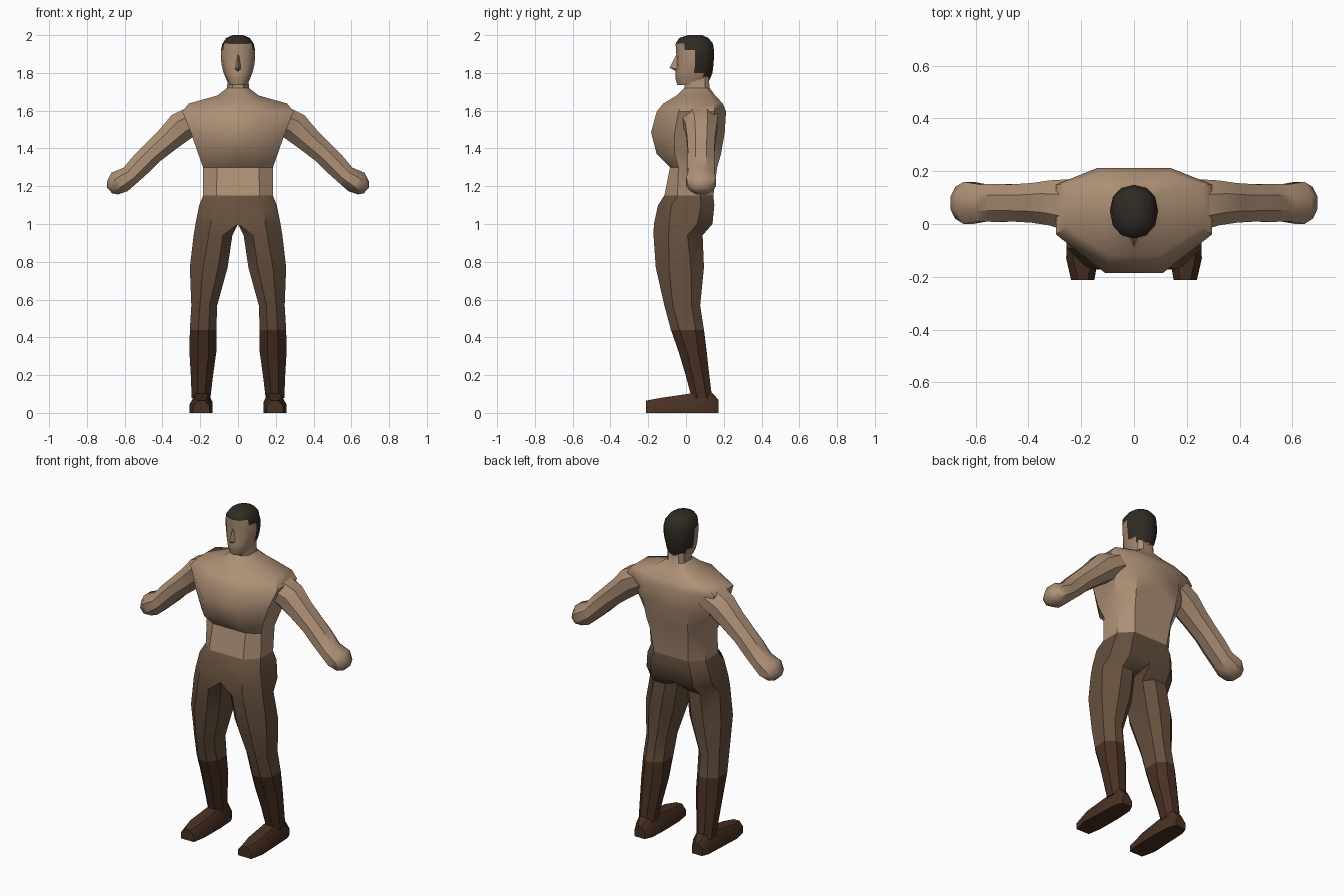
import bpy, bmesh, math
from mathutils import Vector

if "Cube" in bpy.data.objects:
    bpy.data.objects.remove(bpy.data.objects["Cube"])


def material(name, rgb):
    m = bpy.data.materials.new(name)
    m.diffuse_color = (*rgb, 1)
    m.use_nodes = True
    m.node_tree.nodes["Principled BSDF"].inputs["Base Color"].default_value = m.diffuse_color
    return m


SKIN = material("skin", (0.42, 0.28, 0.18))
CLOTH = material("trouser_cloth", (0.13, 0.08, 0.047))
LEATHER = material("boot_leather", (0.065, 0.03, 0.016))
HAIR = material("hair", (0.03, 0.023, 0.017))


def loft(name, rings, mat, mirror=True, keep=None, angle=38):
    """Skin a list of equal-length point rings; optionally mirror across x."""
    bm = bmesh.new()
    rows = [[bm.verts.new(p) for p in ring] for ring in rings]
    n = len(rows[0])
    for a, b in zip(rows, rows[1:]):
        for i in range(n):
            j = (i + 1) % n
            bm.faces.new((a[i], a[j], b[j], b[i]))
    bm.faces.new(rows[0])
    bm.faces.new(rows[-1])
    if mirror:
        # drop the inner wall lying on the symmetry plane
        wall = [f for f in bm.faces if all(abs(v.co.x) < 1e-4 for v in f.verts)]
        bmesh.ops.delete(bm, geom=wall, context='FACES')
        bmesh.ops.remove_doubles(bm, verts=bm.verts[:], dist=1e-4)
        bmesh.ops.mirror(bm, geom=bm.verts[:] + bm.edges[:] + bm.faces[:],
                         axis='X', merge_dist=1e-4)
    bmesh.ops.recalc_face_normals(bm, faces=bm.faces[:])
    if keep:
        drop = [f for f in bm.faces if not keep(f.calc_center_median())]
        bmesh.ops.delete(bm, geom=drop, context='FACES')
    me = bpy.data.meshes.new(name)
    bm.to_mesh(me)
    bm.free()
    me.materials.append(mat)
    ob = bpy.data.objects.new(name, me)
    bpy.context.collection.objects.link(ob)
    bpy.ops.object.select_all(action='DESELECT')
    ob.select_set(True)
    bpy.context.view_layer.objects.active = ob
    bpy.ops.object.shade_smooth_by_angle(angle=math.radians(angle))
    return ob


def leg_ring(z, x0, x1, y0, y1, ci, co):
    """Octagon with separate inner and outer corner cuts."""
    return [(x0 + ci, y0, z), (x1 - co, y0, z), (x1, y0 + co, z), (x1, y1 - co, z),
            (x1 - co, y1, z), (x0 + ci, y1, z), (x0, y1 - ci, z), (x0, y0 + ci, z)]


def torso_ring(z, yf, xf, xs, ysf, ysb, xb, yb):
    """Half section: front flat, side flat, back flat."""
    return [(0, yf, z), (xf, yf, z), (xs, ysf, z), (xs, ysb, z), (xb, yb, z), (0, yb, z)]


def arm_ring(x, z, h, ry, y=0.08):
    """Octagon perpendicular to the sloping arm."""
    up = Vector((0.66, 0, 0.75))
    k = 1 / math.cos(math.pi / 8)
    return [Vector((x, y, z)) + up * (h * k * math.sin(a)) + Vector((0, ry * k * math.cos(a), 0))
            for a in (math.pi / 8 + i * math.pi / 4 for i in range(8))]


def head_ring(z, y0, y1, hx):
    def soft(v):
        return math.copysign(abs(v) ** 0.88, v)
    c, r = (y0 + y1) / 2, (y1 - y0) / 2
    return [(hx * soft(math.cos(a)), c + r * soft(math.sin(a)), z)
            for a in (i * math.pi / 6 for i in range(12))]


def foot_ring(y, x0, x1, top):
    m = top * 0.55
    return [(x0, y, 0), (x1, y, 0), (x1, y, m), (x1 - 0.025, y, top),
            (x0 + 0.025, y, top), (x0, y, m)]


# Torso and neck
loft("torso", [torso_ring(*r) for r in [
    (1.15, -.115, .115, .185, -.045, .075, .115, .145),
    (1.30, -.085, .11, .185, -.04, .09, .13, .165),
    (1.37, -.155, .12, .21, -.06, .10, .14, .185),
    (1.485, -.185, .11, .25, -.06, .12, .15, .205),
    (1.595, -.155, .10, .295, -.04, .15, .14, .212),
    (1.638, -.12, .09, .26, -.01, .15, .13, .195),
    (1.68, -.05, .06, .11, .02, .13, .08, .155),
    (1.72, -.008, .03, .058, .03, .10, .035, .125),
    (1.78, -.005, .03, .055, .03, .10, .035, .12)]], SKIN)

# Arms ending in simple fists
loft("arms", [arm_ring(*r) for r in [
    (.22, 1.56, .075, .10, .07), (.30, 1.515, .08, .085), (.37, 1.45, .068, .075),
    (.455, 1.375, .06, .07), (.51, 1.32, .06, .072), (.57, 1.258, .054, .07),
    (.628, 1.222, .065, .08), (.665, 1.19, .045, .06), (.68, 1.178, .02, .03)]], SKIN)

# Trousers: pelvis and both legs
knee = leg_ring(.44, .115, .255, -.08, .095, .04, .045)
loft("trousers", [leg_ring(*r) for r in [
    (1.15, 0, .185, -.115, .145, 0, .07),
    (1.10, 0, .205, -.148, .15, 0, .07),
    (1.00, 0, .225, -.17, .14, 0, .08),
    (.94, .03, .235, -.172, .088, .05, .08),
    (.77, .055, .255, -.16, .095, .05, .07),
    (.57, .11, .247, -.115, .075, .04, .045)]] + [knee], CLOTH)

# Boot shafts and feet
loft("boot_shafts", [knee] + [leg_ring(*r) for r in [
    (.32, .115, .257, -.038, .11, .04, .045),
    (.20, .132, .25, -.002, .123, .035, .035),
    (.08, .146, .245, .03, .138, .03, .03)]], LEATHER)
loft("boot_feet", [foot_ring(*r) for r in [
    (-.213, .15, .238, .065), (-.13, .136, .257, .08), (.02, .134, .25, .102),
    (.13, .14, .245, .115), (.172, .16, .228, .07)]], LEATHER)


# Head, split into skin and stepped haircut
def is_hair(c):
    limit = 1.77 if c.y > .10 else 1.82 if c.y > .06 else 1.92 if c.y > 0 else 1.955
    return c.z > limit


head = [head_ring(*r) for r in [
    (1.735, -.045, .11, .048), (1.77, -.056, .128, .064), (1.80, -.056, .14, .076),
    (1.84, -.05, .145, .086), (1.88, -.05, .148, .091), (1.92, -.053, .148, .09),
    (1.955, -.055, .143, .083), (1.985, -.035, .118, .062), (2.0, .01, .085, .028)]]
loft("head", head, SKIN, mirror=False, keep=lambda c: not is_hair(c), angle=50)
loft("hair", head, HAIR, mirror=False, keep=is_hair)

# Nose wedge
loft("nose", [[(-.006, -.046, 1.895), (.006, -.046, 1.895), (0, -.052, 1.895)],
              [(-.017, -.044, 1.82), (.017, -.044, 1.82), (0, -.087, 1.828)],
              [(-.012, -.044, 1.81), (.012, -.044, 1.81), (0, -.06, 1.812)]],
     SKIN, mirror=False)
